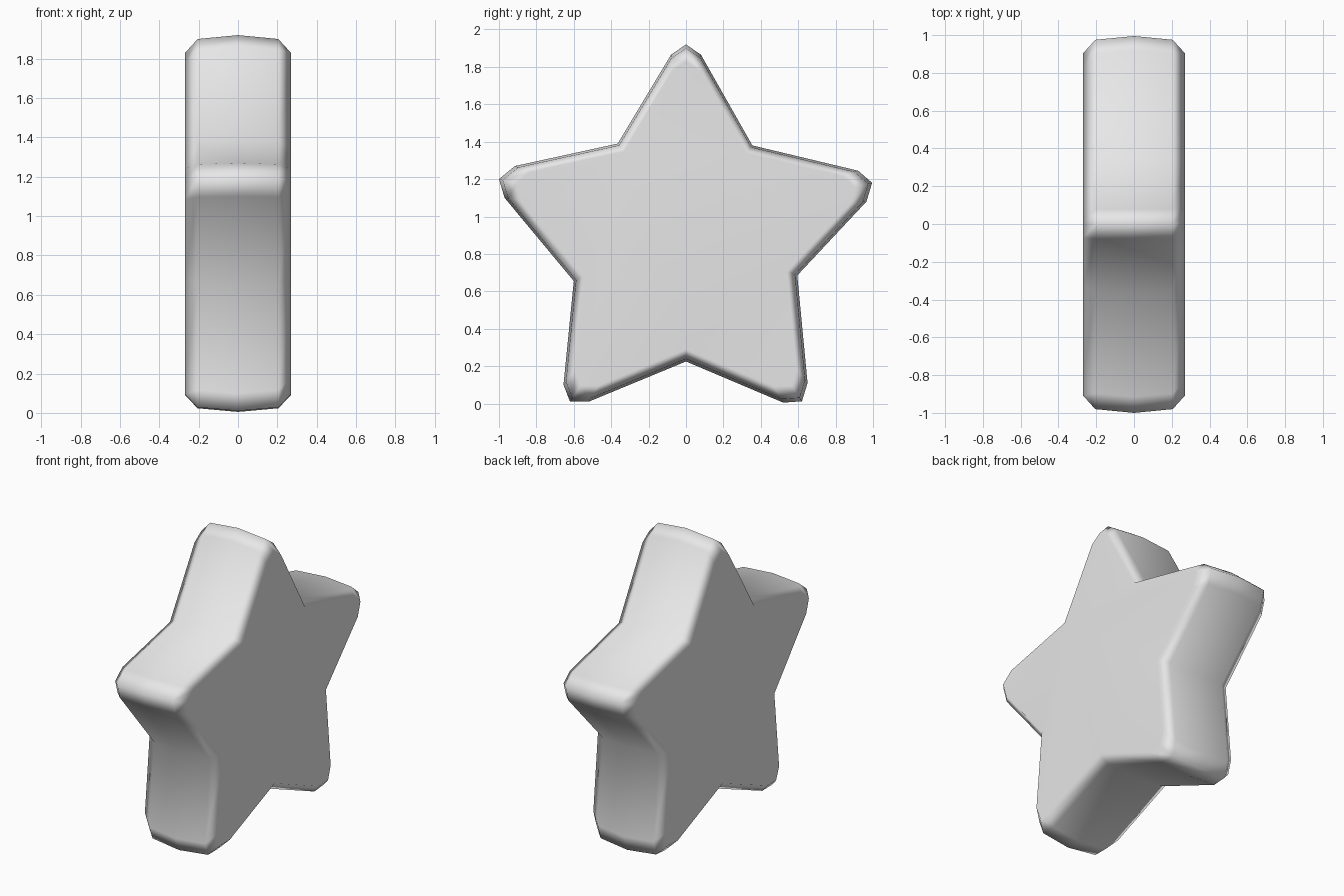
import bpy, bmesh

cube = bpy.data.objects.get("Cube")
if cube:
    bpy.data.objects.remove(cube, do_unlink=True)

# One plain grey for the whole star
grey = bpy.data.materials.new("plain_grey")
grey.use_nodes = True
colour = (0.8, 0.8, 0.8, 1)
grey.diffuse_color = colour
grey.node_tree.nodes["Principled BSDF"].inputs["Base Color"].default_value = colour

# Star outline in y, z: blunt three-point tips and single-point valleys
outline = [
    (0, 1.92), (0.08, 1.865), (0.355, 1.38),
    (0.92, 1.245), (0.995, 1.18), (0.965, 1.08), (0.595, 0.685),
    (0.65, 0.11), (0.62, 0.012), (0.52, 0.005), (0, 0.225),
    (-0.52, 0.01), (-0.62, 0.01), (-0.655, 0.1), (-0.6, 0.655),
    (-0.97, 1.1), (-1.0, 1.2), (-0.915, 1.27), (-0.365, 1.39),
    (-0.08, 1.865),
]
centre_z = 0.93

# Cross-section through the thickness: x position and outline scale
layers = [(-0.27, 0.908), (-0.205, 0.98), (0, 1), (0.205, 0.98), (0.27, 0.908)]

bm = bmesh.new()
rings = [[bm.verts.new((x, y * s, centre_z + (z - centre_z) * s)) for y, z in outline]
         for x, s in layers]
n = len(outline)
for a, b in zip(rings, rings[1:]):
    for i in range(n):
        j = (i + 1) % n
        bm.faces.new((a[i], a[j], b[j], b[i]))
bm.faces.new(rings[0])
bm.faces.new(rings[-1])
bmesh.ops.recalc_face_normals(bm, faces=bm.faces)
for face in bm.faces:
    face.smooth = True

mesh = bpy.data.meshes.new("star")
bm.to_mesh(mesh)
bm.free()
mesh.materials.append(grey)
star = bpy.data.objects.new("star", mesh)
bpy.context.collection.objects.link(star)

# Keep the broad sides flat while the rim shades softly
weighted = star.modifiers.new("soft_rim", "WEIGHTED_NORMAL")
weighted.weight = 50
